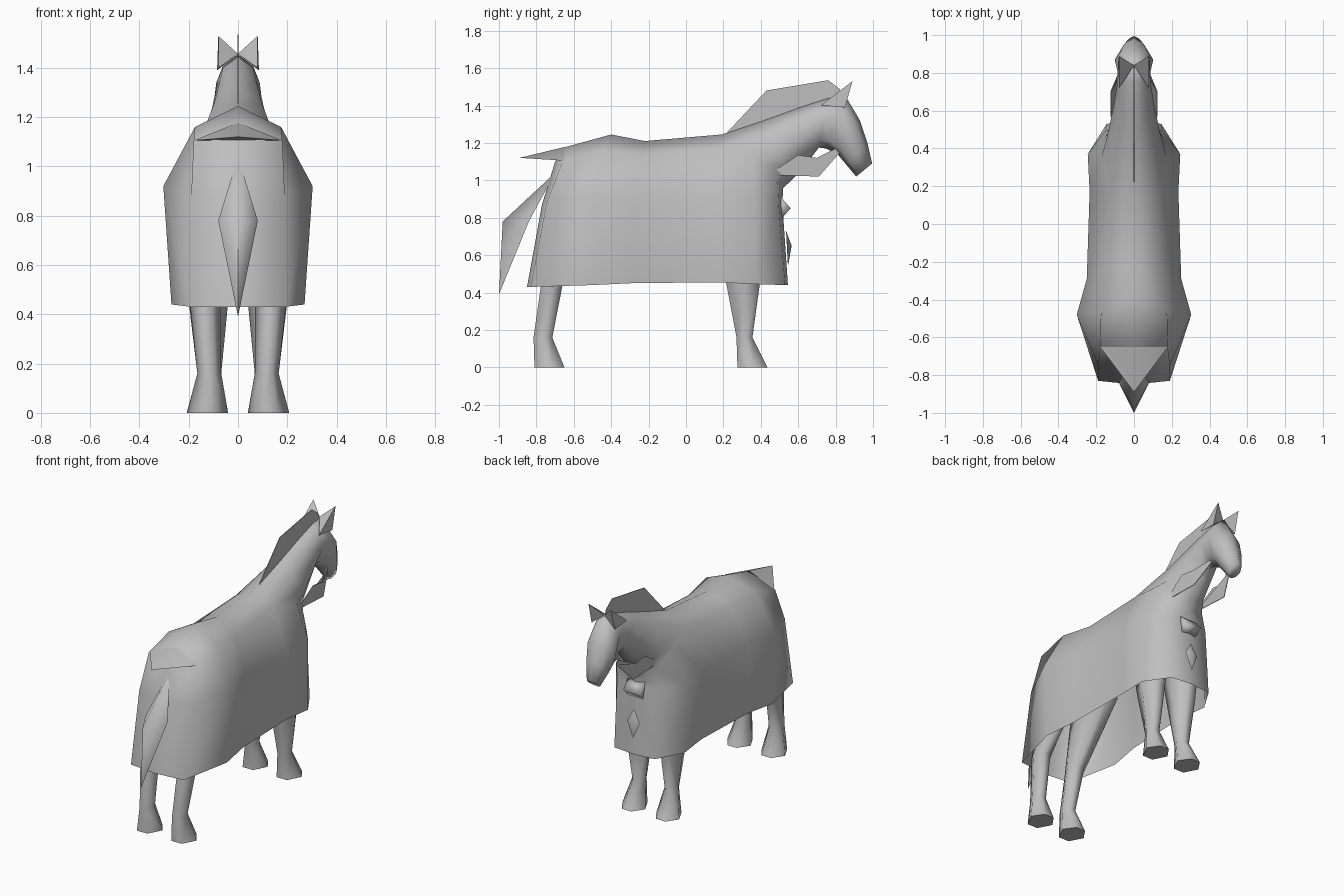
import bpy, bmesh, math

if "Cube" in bpy.data.objects:
    bpy.data.objects.remove(bpy.data.objects["Cube"])

grey = bpy.data.materials.new("plain grey")
grey.diffuse_color = (0.52, 0.52, 0.52, 1)
grey.use_nodes = True
grey.node_tree.nodes["Principled BSDF"].inputs["Base Color"].default_value = grey.diffuse_color


def make(name, verts, faces, mirror=False, angle=60, closed=True):
    """Mesh part, optionally mirrored across x = 0, smooth shaded."""
    me = bpy.data.meshes.new(name)
    bm = bmesh.new()
    vs = [bm.verts.new(v) for v in verts]
    for f in faces:
        bm.faces.new([vs[i] for i in f])
    if mirror:
        geom = bm.verts[:] + bm.edges[:] + bm.faces[:]
        dup = bmesh.ops.duplicate(bm, geom=geom)["geom"]
        new = [g for g in dup if isinstance(g, bmesh.types.BMVert)]
        for v in new:
            v.co.x *= -1
        bmesh.ops.reverse_faces(bm, faces=[g for g in dup if isinstance(g, bmesh.types.BMFace)])
    bmesh.ops.remove_doubles(bm, verts=bm.verts[:], dist=0.0005)
    bmesh.ops.dissolve_degenerate(bm, edges=bm.edges[:], dist=0.0005)
    if closed:
        bmesh.ops.recalc_face_normals(bm, faces=bm.faces[:])
    bm.to_mesh(me)
    bm.free()
    me.materials.append(grey)
    ob = bpy.data.objects.new(name, me)
    bpy.context.collection.objects.link(ob)
    bpy.ops.object.select_all(action='DESELECT')
    ob.select_set(True)
    bpy.context.view_layer.objects.active = ob
    bpy.ops.object.shade_smooth_by_angle(angle=math.radians(angle))
    return ob


def loft(rings, caps=True, wrap=True):
    """Vertices and faces joining equal-length rows of points."""
    n = len(rings[0])
    verts = [p for r in rings for p in r]
    faces = []
    for k in range(len(rings) - 1):
        for i in range(n if wrap else n - 1):
            j = (i + 1) % n
            faces.append((k * n + i, k * n + j, (k + 1) * n + j, (k + 1) * n + i))
    if caps:
        faces.append(tuple(range(n))[::-1])
        faces.append(tuple(range((len(rings) - 1) * n, len(rings) * n)))
    return verts, faces


# Draped cloth sides: rows from hem to shoulder, tail end to chest
cloth = [
    [(0, -.85, .43), (.19, -.83, .43), (.27, -.50, .44), (.24, -.29, .45),
     (.23, .17, .455), (.245, .37, .445), (.145, .53, .44), (0, .545, .44)],
    [(0, -.77, .87), (.19, -.745, .88), (.303, -.48, .92), (.25, -.29, .90),
     (.235, .17, .90), (.245, .37, .90), (.15, .495, .88), (0, .515, .88)],
    [(0, -.70, 1.10), (.18, -.66, 1.10), (.175, -.46, 1.16), (.15, -.24, 1.135),
     (.13, .17, 1.17), (.17, .36, 1.12), (.125, .49, 1.01), (0, .52, .96)],
]
# Back ridge closes the cloth above the shoulder row
ridge = [(0, -.66, 1.165), (0, -.655, 1.175), (0, -.40, 1.245), (0, -.22, 1.21), (0, .19, 1.245)]

# Neck and head grow from the front of the shoulder row:
# top (y, z), bottom (y, z), half width, fullest position
neck_head = [
    ((.40, 1.315), (.57, 1.005), .135, .55),
    ((.62, 1.395), (.66, 1.11), .105, .55),
    ((.76, 1.44), (.71, 1.175), .09, .50),
    ((.85, 1.455), (.75, 1.17), .088, .40),
    ((.93, 1.32), (.81, 1.14), .102, .50),
    ((.97, 1.20), (.86, 1.08), .075, .50),
    ((.995, 1.09), (.91, 1.02), .04, .50),
]
rings = [[ridge[-1]] + cloth[2][4:]]
for (ty, tz), (by, bz), w, full in neck_head:
    rings.append([(x, ty + (by - ty) * t, tz + (bz - tz) * t)
                  for t, x in ((0, 0), (.17, w * .7), (full, w), (.85, w * .65), (1, 0))])

# One continuous body mesh out of the three lofts
verts, faces = [], []
for part in (cloth, [cloth[2][:5], ridge], rings):
    v, f = loft(part, caps=False, wrap=False)
    faces += [tuple(i + len(verts) for i in face) for face in f]
    verts += v
faces.append(tuple(range(len(verts) - 5, len(verts))))   # muzzle end
make("cloth_covered_body", verts, faces, mirror=True, angle=100)

# Ears
make("ears", [(0, .84, 1.457), (.078, .72, 1.40), (.085, .85, 1.39), (.08, .89, 1.53)],
     [(0, 1, 3), (1, 2, 3), (2, 0, 3), (0, 2, 1)], mirror=True, angle=60)

# Mane: thin upright crest
mane = [(.20, 1.235), (.43, 1.48), (.76, 1.535), (.82, 1.49), (.84, 1.44), (.50, 1.33)]
make("mane", *loft([[(s, y, z) for y, z in mane] for s in (-.002, .002)]), angle=30)

# Reins: flat side straps from mouth to neck
rein = [(.115, .44, 1.03), (.125, .60, 1.135), (.125, .70, 1.12), (.07, .80, 1.17),
        (.075, .82, 1.145), (.12, .71, 1.02)]
make("reins", *loft([rein, [(x - .004, y, z) for x, y, z in rein]]), mirror=True, angle=30)

# Cloth flap over the tail root, ridged along the middle
make("tail_flap", [(0, -.65, 1.178), (.18, -.65, 1.105), (0, -.89, 1.12), (0, -.65, 1.105)],
     [(0, 2, 1), (3, 1, 2)], mirror=True, angle=60)

# Tail
make("tail", [(0, -.70, 1.04), (.08, -.84, .78), (0, -.98, .78), (0, -1.0, .39), (-.08, -.84, .78)],
     [(0, 1, 2), (1, 3, 2), (0, 2, 4), (4, 2, 3), (0, 4, 1), (1, 4, 3)], angle=100)


# Legs: levels of z, back y, front y, inner x, outer x
def legs(name, levels):
    rows = []
    for z, y0, y1, x0, x1 in levels:
        cx, cy, rx, ry = (x0 + x1) / 2, (y0 + y1) / 2, (x1 - x0) / 2, (y1 - y0) / 2
        rows.append([(cx + rx * a, cy + ry * b, z) for a, b in
                     ((-.45, -1), (.45, -1), (1, .1), (.4, 1), (-.4, 1), (-1, .1))])
    make(name, *loft(rows), mirror=True, angle=80)


legs("front_legs", [(0, .275, .435, .04, .205), (.16, .27, .355, .068, .165),
                    (.45, .215, .395, .04, .20), (.80, .15, .45, .03, .20)])
legs("hind_legs", [(0, -.81, -.65, .04, .208), (.16, -.815, -.715, .068, .165),
                   (.44, -.775, -.66, .07, .195), (.80, -.70, -.35, .04, .22)])

# Chest ornaments: a wide tassel head above a hanging diamond
make("chest_tassel", [(-.06, .50, .92), (.06, .50, .92), (.06, .56, .85), (-.06, .56, .85),
                      (.05, .505, .79), (-.05, .505, .79)],
     [(0, 1, 2, 3), (3, 2, 4, 5), (0, 3, 5), (1, 4, 2), (0, 5, 4, 1)], angle=100)
make("chest_diamond", [(0, .535, .73), (.045, .54, .65), (0, .545, .54), (-.045, .54, .65), (0, .565, .65)],
     [(0, 4, 1), (1, 4, 2), (2, 4, 3), (3, 4, 0), (0, 1, 2, 3)], angle=60)
